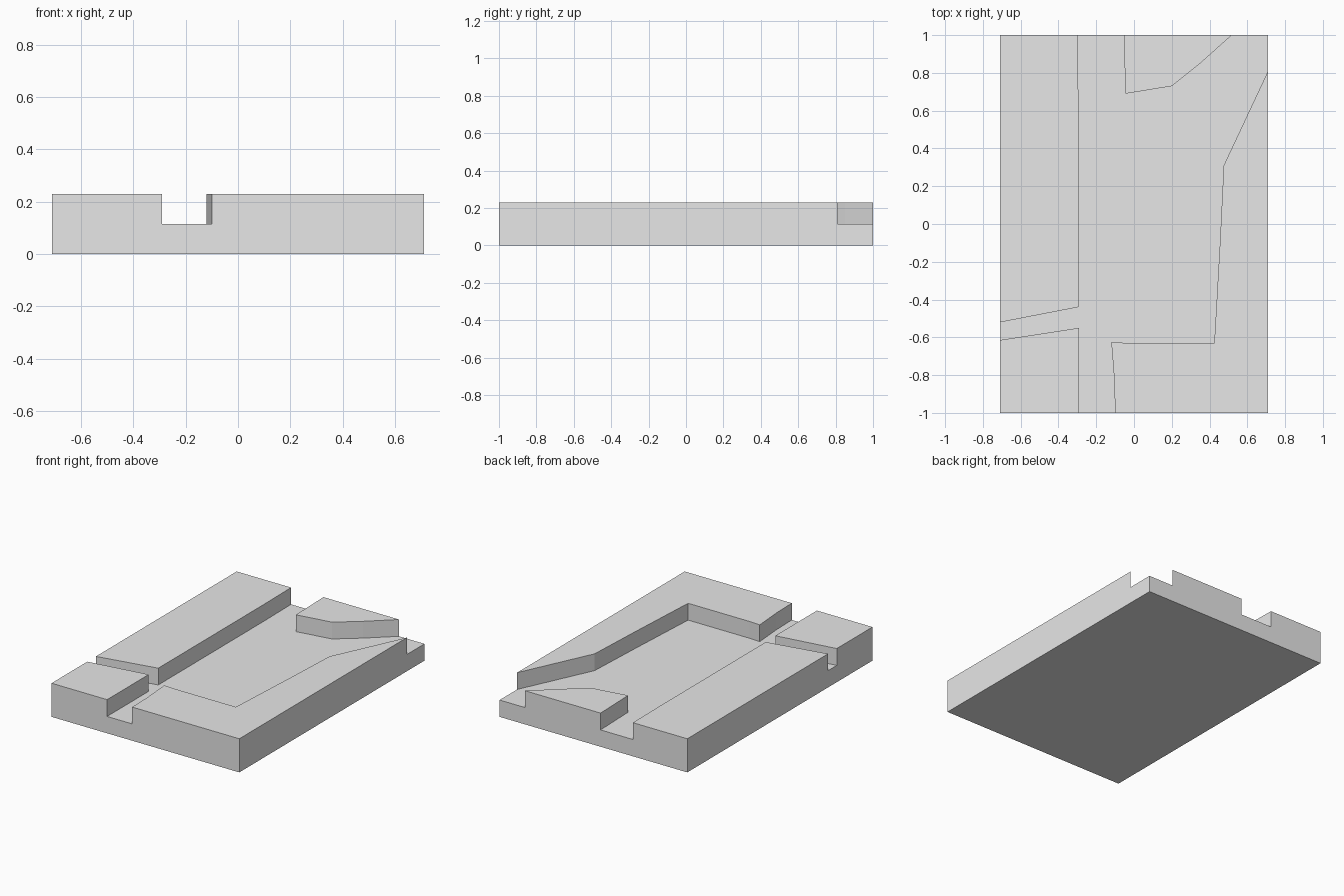
import bpy
import bmesh

if "Cube" in bpy.data.objects:
    bpy.data.objects.remove(bpy.data.objects["Cube"], do_unlink=True)

WIDTH, LENGTH, HEIGHT, FLOOR = 1.42, 2.0, 0.23, 0.115

grey = bpy.data.materials.new("plain grey")
grey.use_nodes = True
grey.diffuse_color = (0.8, 0.8, 0.8, 1)
grey.node_tree.nodes["Principled BSDF"].inputs["Base Color"].default_value = (0.8, 0.8, 0.8, 1)


def prism(name, outline, bottom, top):
    """Extrude a flat outline straight up into a closed solid."""
    bm = bmesh.new()
    face = bm.faces.new([bm.verts.new((x, y, bottom)) for x, y in outline])
    sides = bmesh.ops.extrude_face_region(bm, geom=[face])
    raised = [v for v in sides["geom"] if isinstance(v, bmesh.types.BMVert)]
    bmesh.ops.translate(bm, verts=raised, vec=(0, 0, top - bottom))
    bmesh.ops.recalc_face_normals(bm, faces=bm.faces)
    mesh = bpy.data.meshes.new(name)
    bm.to_mesh(mesh)
    bm.free()
    mesh.materials.append(grey)
    obj = bpy.data.objects.new(name, mesh)
    bpy.context.collection.objects.link(obj)
    return obj


# Rectangular slab
w, l = WIDTH / 2, LENGTH / 2
slab = prism("grooved_slab", [(-w, -l), (w, -l), (w, l), (-w, l)], 0, HEIGHT)

# Basin with its front, left, right and back channels, overshooting the rim
basin_outline = [
    (-0.29, -1.1), (-0.098, -1.1), (-0.104, -0.83), (-0.12, -0.625),
    (-0.04, -0.63), (0.425, -0.63), (0.455, -0.1), (0.475, 0.31),
    (0.78, 0.96), (0.78, 1.1),                        # right back corner
    (0.63, 1.1), (0.35, 0.85), (0.2, 0.73), (-0.045, 0.69),
    (-0.057, 1.1), (-0.30, 1.1), (-0.295, 0.7), (-0.295, -0.44),
    (-0.81, -0.54), (-0.81, -0.63), (-0.29, -0.55),   # left side channel
]
cutter = prism("basin_cutter", basin_outline, FLOOR, HEIGHT + 0.1)
cutter.hide_render = True
cutter.hide_viewport = True

cut = slab.modifiers.new("basin", "BOOLEAN")
cut.operation = "DIFFERENCE"
cut.solver = "EXACT"
cut.object = cutter

# Bake the cut and drop the helper
graph = bpy.context.evaluated_depsgraph_get()
carved = bpy.data.meshes.new_from_object(slab.evaluated_get(graph))
slab.modifiers.clear()
slab.data = carved
bpy.data.objects.remove(cutter, do_unlink=True)
